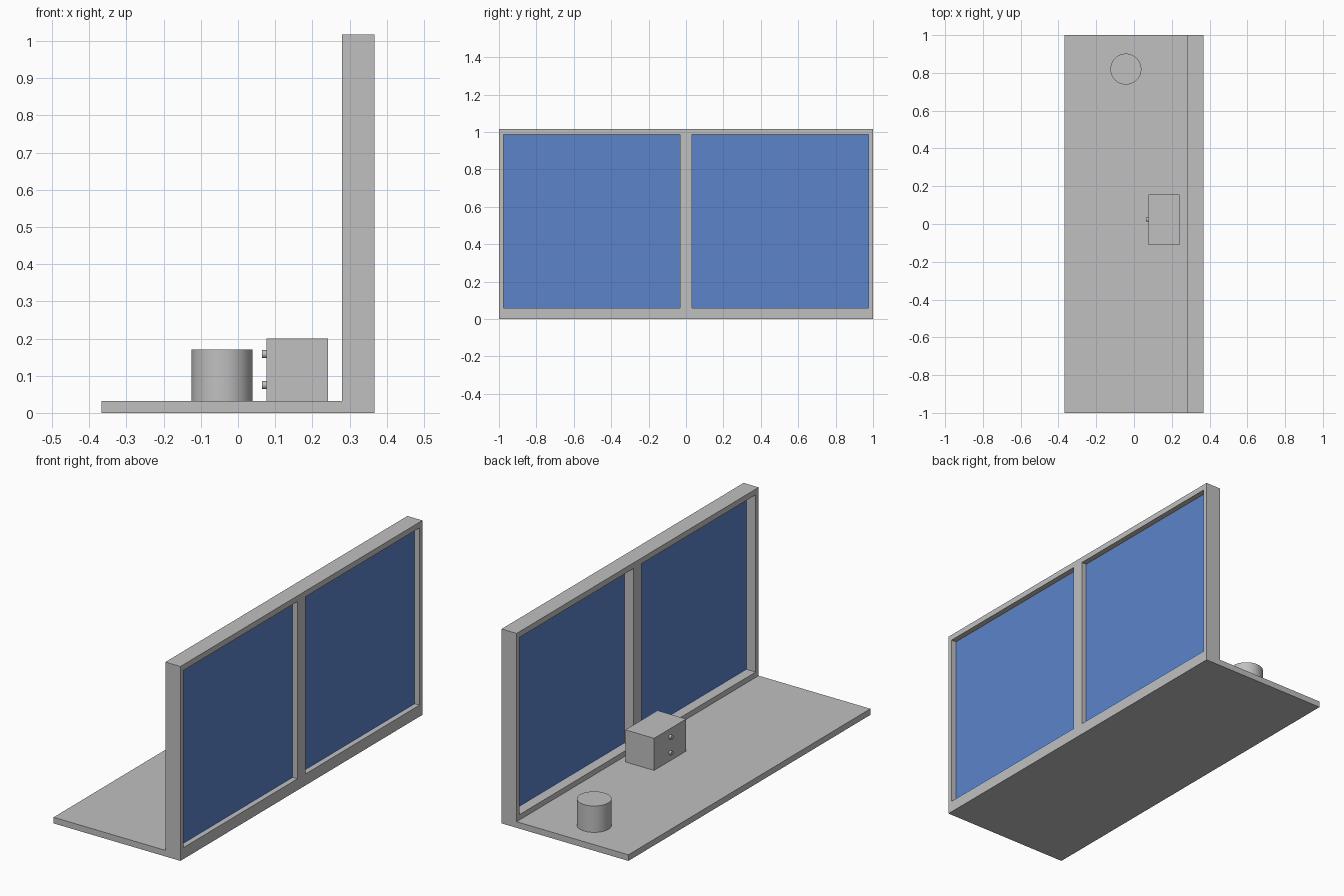
import bpy
import bmesh
from math import pi, radians
from mathutils import Matrix

if "Cube" in bpy.data.objects:
    bpy.data.objects.remove(bpy.data.objects["Cube"], do_unlink=True)


def material(name, rgb):
    mat = bpy.data.materials.new(name)
    mat.use_nodes = True
    color = (*rgb, 1)
    mat.diffuse_color = color
    mat.node_tree.nodes["Principled BSDF"].inputs["Base Color"].default_value = color
    return mat


grey = material("light grey", (0.53, 0.53, 0.53))
blue = material("glass blue", (0.107, 0.227, 0.59))


def finish(name, bm, mat):
    bmesh.ops.recalc_face_normals(bm, faces=bm.faces)
    mesh = bpy.data.meshes.new(name)
    bm.to_mesh(mesh)
    bm.free()
    mesh.materials.append(mat)
    obj = bpy.data.objects.new(name, mesh)
    bpy.context.collection.objects.link(obj)
    return obj


def box(name, low, high, mat):
    bm = bmesh.new()
    size = [b - a for a, b in zip(low, high)]
    centre = [(a + b) / 2 for a, b in zip(low, high)]
    bmesh.ops.create_cube(bm, size=1, matrix=Matrix.Translation(centre) @ Matrix.Diagonal((*size, 1)))
    return finish(name, bm, mat)


def cylinder(name, centre, radius, depth, segments, mat, turn=0):
    bm = bmesh.new()
    place = Matrix.Translation(centre) @ Matrix.Rotation(turn, 4, "Y")
    bmesh.ops.create_cone(bm, cap_ends=True, segments=segments, radius1=radius,
                          radius2=radius, depth=depth, matrix=place)
    obj = finish(name, bm, mat)
    bpy.ops.object.select_all(action="DESELECT")
    obj.select_set(True)
    bpy.context.view_layer.objects.active = obj
    bpy.ops.object.shade_smooth_by_angle(angle=radians(30))
    return obj


# Floor slab and upright wall: one L-shaped profile extruded along y
FLOOR, TOP = 0.032, 1.017
BACK, WALL, FRONT = -0.367, 0.28, 0.367
profile = [(BACK, 0), (FRONT, 0), (FRONT, TOP), (WALL, TOP), (WALL, FLOOR), (BACK, FLOOR)]
bm = bmesh.new()
face = bm.faces.new([bm.verts.new((x, -1, z)) for x, z in profile])
result = bmesh.ops.extrude_face_region(bm, geom=[face])
bmesh.ops.translate(bm, vec=(0, 2, 0),
                    verts=[v for v in result["geom"] if isinstance(v, bmesh.types.BMVert)])
frame = finish("floor_and_window_frame", bm, grey)

# Two window openings, each with a thin pane
SILL, HEAD = 0.06, 0.987
cutters = []
for side, y0, y1 in (("right", -0.976, -0.033), ("left", 0.033, 0.976)):
    cutter = box(side + "_opening_cutter", (WALL - 0.1, y0, SILL), (FRONT + 0.1, y1, HEAD), grey)
    cutter.hide_render = True
    cutters.append(cutter)
    cut = frame.modifiers.new(side + "_opening", "BOOLEAN")
    cut.operation = "DIFFERENCE"
    cut.solver = "EXACT"
    cut.object = cutter
    box(side + "_pane", (0.334, y0, SILL), (0.339, y1, HEAD), blue)

# Bake the openings and drop the cutters
bpy.context.view_layer.update()
graph = bpy.context.evaluated_depsgraph_get()
baked = bpy.data.meshes.new_from_object(frame.evaluated_get(graph))
frame.modifiers.clear()
frame.data = baked
for cutter in cutters:
    bpy.data.objects.remove(cutter, do_unlink=True)

# Stove box with two knobs on its inner face, and a round stool
box("stove", (0.076, -0.11, FLOOR), (0.242, 0.155, 0.2), grey)
for name, z in (("upper_knob", 0.158), ("lower_knob", 0.075)):
    cylinder(name, (0.071, 0.023, z), 0.011, 0.014, 24, grey, pi / 2)
cylinder("stool", (-0.043, 0.82, (FLOOR + 0.17) / 2), 0.082, 0.17 - FLOOR, 48, grey)
